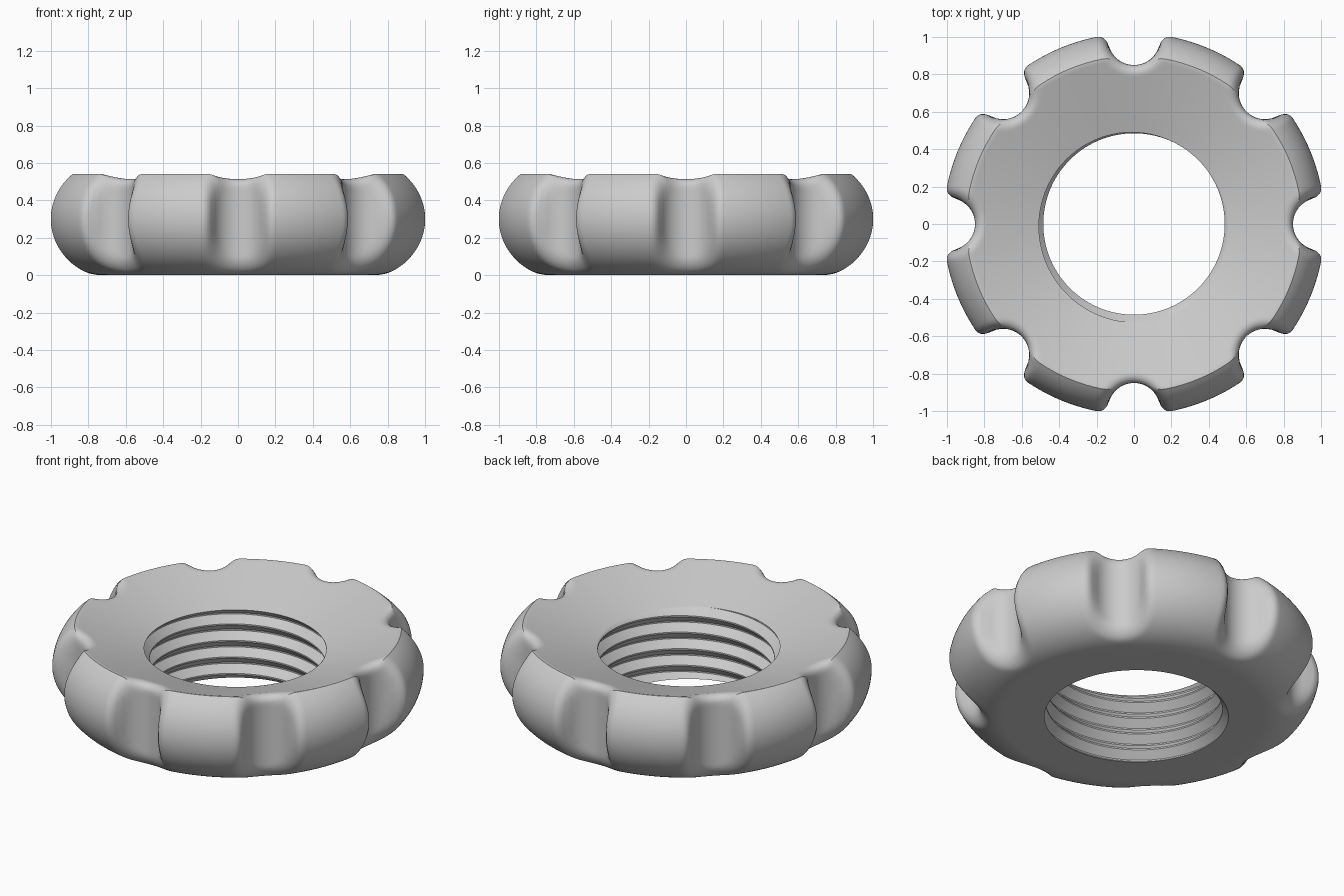
import bpy, bmesh, math
from math import hypot, sin, cos, atan2, pi, tau

cube = bpy.data.objects.get("Cube")
if cube:
    bpy.data.objects.remove(cube)

# Main dimensions
LOBES, COLS = 8, 48                # grips, columns per grip
RIM_R, RIM_Z, SLOPE = 0.90, 0.545, 0.315   # dished top
ARC_R, ARC = 0.72, 0.30            # rounded outer wall
NOTCH_R, NOTCH, FILLET = 0.99, 0.14, 0.06
CORE_R, CORE_Z, BORE = 0.70, 0.25, 0.45
PITCH, CREST, ROOT, TURNS = 0.10, 0.485, 0.525, 9


def distance(r, z, ang):
    """Rounded wall, dished top and flat base, minus a filleted upright notch."""
    wall = hypot(max(r - ARC_R, 0), z - ARC) - ARC
    top = (z - RIM_Z - (r - RIM_R) * SLOPE) / hypot(1, SLOPE)
    body = max(wall, top, -z)
    notch = NOTCH - hypot(r * cos(ang) - NOTCH_R, r * sin(ang))
    k = FILLET
    return min(-k, max(body, notch)) + hypot(max(body + k, 0), max(notch + k, 0))


def surface_point(ray, ang):
    """Find the skin along a ray from the core of the ring section."""
    lo, hi = 0.0, 0.6
    for _ in range(28):
        mid = (lo + hi) / 2
        if distance(CORE_R + mid * cos(ray), CORE_Z + mid * sin(ray), ang) < 0:
            lo = mid
        else:
            hi = mid
    return CORE_R + lo * cos(ray), CORE_Z + lo * sin(ray)


def spread(a, b, n):
    return [a + (b - a) * i / n for i in range(n)]


def make_object(name, bm, material=None):
    bmesh.ops.recalc_face_normals(bm, faces=bm.faces)
    mesh = bpy.data.meshes.new(name)
    bm.to_mesh(mesh)
    bm.free()
    obj = bpy.data.objects.new(name, mesh)
    bpy.context.collection.objects.link(obj)
    if material:
        mesh.materials.append(material)
    return obj


grey = bpy.data.materials.new("plain grey")
grey.use_nodes = True
grey.diffuse_color = (0.6, 0.6, 0.6, 1)
grey.node_tree.nodes["Principled BSDF"].inputs["Base Color"].default_value = grey.diffuse_color

# Ring body: one grip is worked out, then repeated around
inner_top = RIM_Z - (RIM_R - BORE) * SLOPE
start = atan2(inner_top - CORE_Z, BORE - CORE_R)
crease = atan2(RIM_Z - CORE_Z, RIM_R - CORE_R)
end = atan2(-CORE_Z, BORE - CORE_R)
rays = spread(start, crease, 60) + spread(crease, end, 70) + [end]
grip = []
for c in range(COLS):
    ang = (c / COLS - 0.5) * tau / LOBES
    grip.append([surface_point(ray, ang) for ray in rays])

bm = bmesh.new()
total = LOBES * COLS
rings = []
for i in range(total):
    ang = (i / COLS - 0.5) * tau / LOBES
    rings.append([bm.verts.new((r * cos(ang), r * sin(ang), z)) for r, z in grip[i % COLS]])
for i in range(total):
    a, b = rings[i], rings[(i + 1) % total]
    for j in range(len(rays)):
        k = (j + 1) % len(rays)
        bm.faces.new((a[j], a[k], b[k], b[j]))
nut = make_object("grip_nut", bm, grey)

# Threaded rod used to cut the bore
tooth = [(0.0, CREST), (0.08, CREST), (0.5, ROOT), (0.58, ROOT)]
rows = [(t + f, r) for t in range(TURNS) for f, r in tooth]
STEPS = 128
bm = bmesh.new()
cols = []
for i in range(STEPS):
    ang = tau * i / STEPS
    cols.append([bm.verts.new((r * cos(ang), r * sin(ang), -0.204 + PITCH * (u + i / STEPS)))
                 for u, r in rows])
n = len(tooth)
for i in range(STEPS - 1):
    for j in range(len(rows) - 1):
        bm.faces.new((cols[i][j], cols[i + 1][j], cols[i + 1][j + 1], cols[i][j + 1]))
for j in range(len(rows) - 1 - n):   # seam climbs by one turn
    bm.faces.new((cols[-1][j], cols[0][j + n], cols[0][j + n + 1], cols[-1][j + 1]))
low = bm.verts.new((0, 0, -0.4))
high = bm.verts.new((0, 0, 1.0))
for e in [e for e in bm.edges if e.is_boundary]:
    tip = low if (e.verts[0].co.z + e.verts[1].co.z) / 2 < 0.25 else high
    bm.faces.new((e.verts[0], e.verts[1], tip))
rod = make_object("thread_cutter", bm, grey)
rod.hide_render = True

# Cut the thread, keep the result and drop the cutter
cut = nut.modifiers.new("thread", "BOOLEAN")
cut.operation, cut.solver, cut.object = "DIFFERENCE", "EXACT", rod
bpy.context.view_layer.update()
depsgraph = bpy.context.evaluated_depsgraph_get()
finished = bpy.data.meshes.new_from_object(nut.evaluated_get(depsgraph))
nut.modifiers.clear()
nut.data = finished
bpy.data.objects.remove(rod)

# Smooth skin with sharp rim and thread edges
for o in bpy.context.selected_objects:
    o.select_set(False)
nut.select_set(True)
bpy.context.view_layer.objects.active = nut
bpy.ops.object.shade_smooth_by_angle(angle=math.radians(30))
